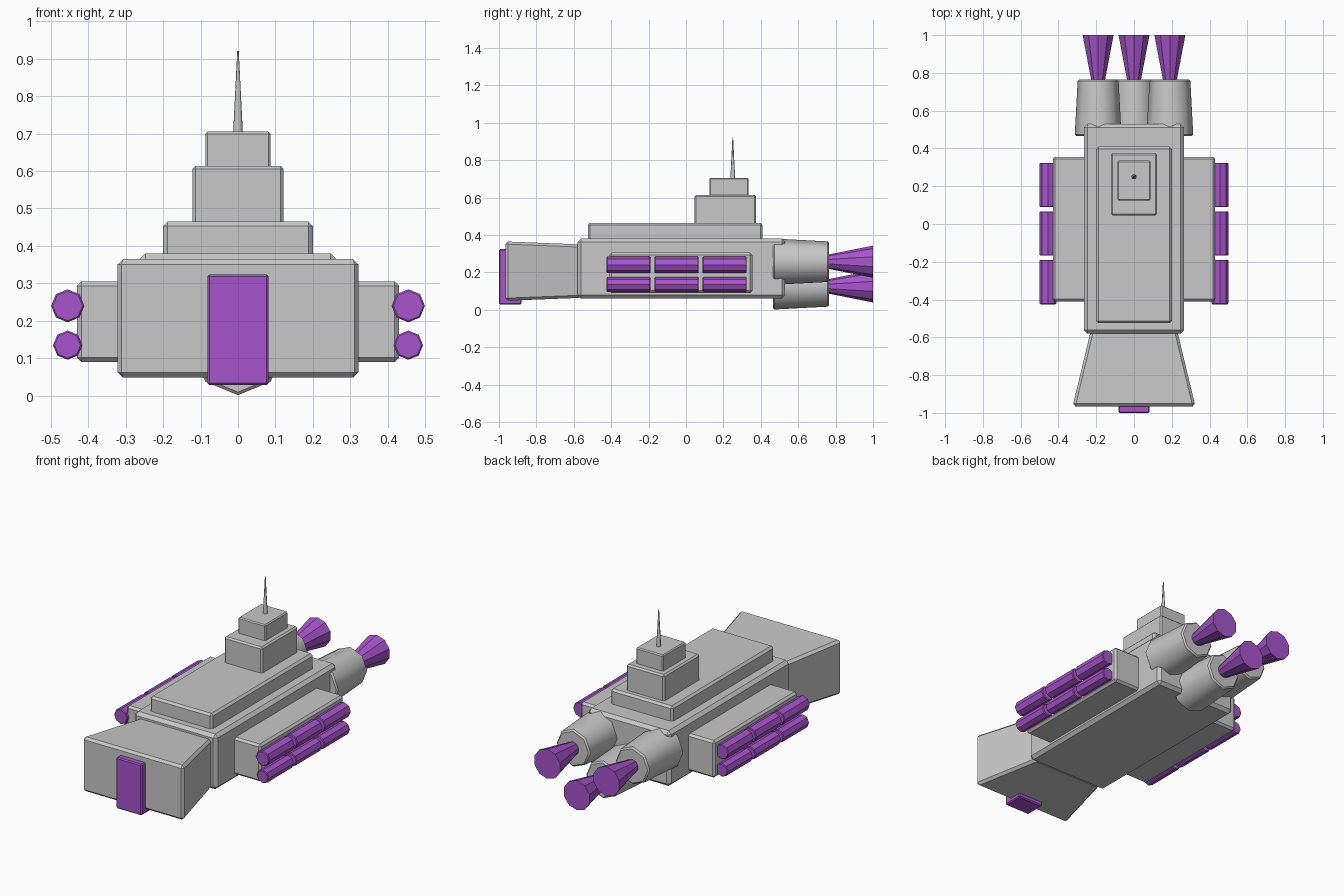
import bpy, bmesh, math
from mathutils import Matrix

cube = bpy.data.objects.get("Cube")
if cube:
    bpy.data.objects.remove(cube, do_unlink=True)


def material(name, color):
    m = bpy.data.materials.new(name)
    m.use_nodes = True
    m.diffuse_color = color
    m.node_tree.nodes["Principled BSDF"].inputs["Base Color"].default_value = color
    return m


GREY = material("hull grey", (0.58, 0.58, 0.58, 1))
PURPLE = material("glow purple", (0.39, 0.09, 0.60, 1))


def finish(name, bm, mat, bevel=0.0, smooth=0):
    bmesh.ops.recalc_face_normals(bm, faces=bm.faces)
    mesh = bpy.data.meshes.new(name)
    bm.to_mesh(mesh)
    bm.free()
    mesh.materials.append(mat)
    ob = bpy.data.objects.new(name, mesh)
    bpy.context.collection.objects.link(ob)
    if bevel:
        mod = ob.modifiers.new("Chamfer", "BEVEL")
        mod.width = bevel
        mod.segments = 1
        mod.limit_method = "ANGLE"
        mod.angle_limit = math.radians(50)
    if smooth:
        bpy.ops.object.select_all(action="DESELECT")
        ob.select_set(True)
        bpy.context.view_layer.objects.active = ob
        bpy.ops.object.shade_smooth_by_angle(angle=math.radians(smooth))
    return ob


def box(name, x, y, z, mat=GREY, bevel=0.012, shape=None):
    """Chamfered box from (low, high) ranges, with optional vertex reshaping."""
    bm = bmesh.new()
    bmesh.ops.create_cube(bm, size=1)
    for v in bm.verts:
        for i, (lo, hi) in enumerate((x, y, z)):
            v.co[i] = lo if v.co[i] < 0 else hi
        if shape:
            shape(v.co)
    return finish(name, bm, mat, bevel)


def tube(name, x, z, y0, y1, r0, r1, sides, mat, bevel=0.0, smooth=0):
    """Round part lying along y, radius r0 at y0 and r1 at y1."""
    bm = bmesh.new()
    bmesh.ops.create_cone(bm, cap_ends=True, segments=sides,
                          radius1=r0, radius2=r1, depth=y1 - y0)
    bm.transform(Matrix.Translation((x, (y0 + y1) / 2, z))
                 @ Matrix.Rotation(-math.pi / 2, 4, "X"))
    return finish(name, bm, mat, bevel, smooth)


# Main hull and stepped superstructure
box("main_hull", (-0.265, 0.265), (-0.58, 0.53), (0.06, 0.38), bevel=0.018)
box("upper_deck", (-0.2, 0.2), (-0.525, 0.41), (0.36, 0.465))
box("tower_base", (-0.122, 0.122), (0.045, 0.375), (0.45, 0.614), bevel=0.009)
box("tower_top", (-0.087, 0.087), (0.125, 0.335), (0.6, 0.705), bevel=0.006)


# Flared bow, narrowing where it meets the hull
def flare(co):
    if co.y > -0.8:
        co.x *= 0.7
        co.z = 0.205 + (co.z - 0.205) * 0.9


box("bow", (-0.325, 0.325), (-0.965, -0.56), (0.048, 0.365), bevel=0.014, shape=flare)
box("bow_plate", (-0.082, 0.082), (-1.0, -0.88), (0.028, 0.324), PURPLE, 0.006)

# Antenna mast
bm = bmesh.new()
bmesh.ops.create_cone(bm, cap_ends=True, segments=8, radius1=0.013,
                      radius2=0.002, depth=0.22)
bm.transform(Matrix.Translation((0, 0.25, 0.81)))
finish("antenna", bm, GREY, smooth=50)

# Side pods with two rows of glowing cells
for side, s in (("left", 1), ("right", -1)):
    box(side + "_pod", sorted((s * 0.2, s * 0.43)), (-0.41, 0.355), (0.09, 0.305))
    for row, z, r in (("upper", 0.24, 0.044), ("lower", 0.135, 0.039)):
        for i in range(3):
            y = -0.425 + i * 0.257
            tube(f"{side}_{row}_cell_{i + 1}", s * 0.455, z, y, y + 0.235,
                 r, r, 8, PURPLE, bevel=0.004)

# Three engines with exhaust plumes
for name, x, z in (("left", 0.19, 0.257), ("right", -0.19, 0.257), ("lower", 0, 0.125)):
    tube(name + "_engine", x, z, 0.465, 0.765, 0.124, 0.108, 8, GREY, 0.008, 60)
    tube(name + "_plume", x, z, 0.75, 1.0, 0.036, 0.086, 10, PURPLE)
